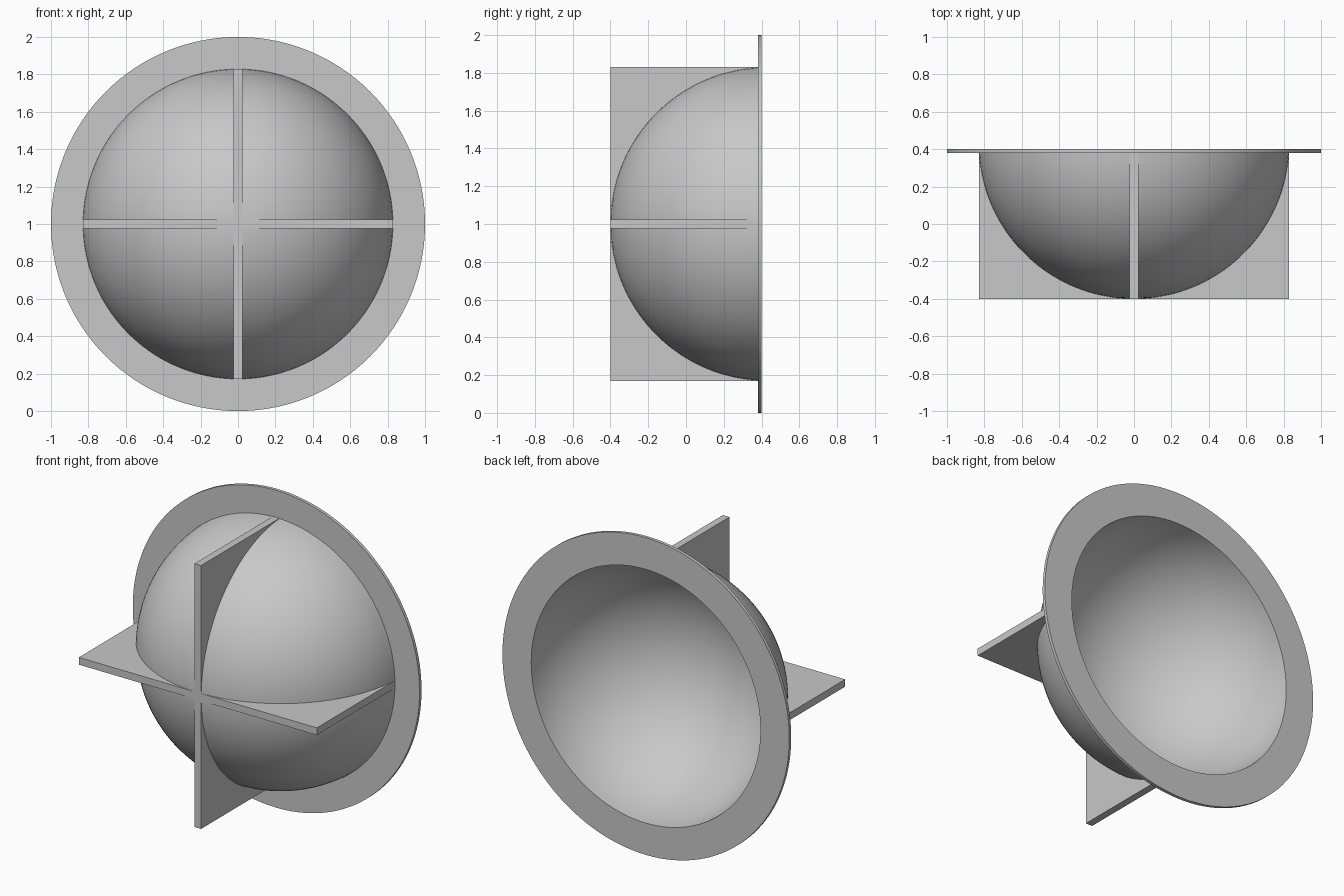
import bpy
import bmesh
from math import sin, cos, pi, asin, acos
from mathutils import Vector, Matrix

cube = bpy.data.objects.get("Cube")
if cube:
    bpy.data.objects.remove(cube, do_unlink=True)

# Main dimensions
CENTRE = Vector((0, 0, 1))
OUTER, INNER = 0.83, 0.80        # bowl wall radii
FRONT, BACK = -0.40, 0.40        # depth range
FLANGE_FRONT = 0.38
SPHERE_Y = FRONT + OUTER         # centre of the bowl sphere
FIN_THICK = 0.046

grey = bpy.data.materials.new("plain_grey")
grey.use_nodes = True
colour = (0.58, 0.58, 0.58, 1)
grey.diffuse_color = colour
grey.node_tree.nodes["Principled BSDF"].inputs["Base Color"].default_value = colour


def finish(bm, name):
    bmesh.ops.recalc_face_normals(bm, faces=bm.faces)
    mesh = bpy.data.meshes.new(name)
    bm.to_mesh(mesh)
    bm.free()
    mesh.materials.append(grey)
    obj = bpy.data.objects.new(name, mesh)
    bpy.context.collection.objects.link(obj)
    return obj


def arc(radius, y_end, steps):
    """Points (r, y) from the front pole back to the plane y_end."""
    last = acos((SPHERE_Y - y_end) / radius)
    return [(radius * sin(last * i / steps), SPHERE_Y - radius * cos(last * i / steps))
            for i in range(steps + 1)]


# Hollow bowl with its flat rim, turned as one profile
profile = arc(OUTER, FLANGE_FRONT, 32)
profile += [(1, FLANGE_FRONT), (1, BACK)]
profile += arc(INNER, BACK, 32)[::-1]

bm = bmesh.new()
verts = [bm.verts.new((r, y, 1)) for r, y in profile]
edges = [bm.edges.new(pair) for pair in zip(verts, verts[1:])]
bmesh.ops.spin(bm, geom=verts + edges, cent=CENTRE, axis=(0, 1, 0),
               angle=2 * pi, steps=128, use_merge=False)
bmesh.ops.remove_doubles(bm, verts=bm.verts, dist=0.0001)
bowl = finish(bm, "flanged_bowl")

bpy.ops.object.select_all(action='DESELECT')
bowl.select_set(True)
bpy.context.view_layer.objects.active = bowl
bpy.ops.object.shade_smooth_by_angle(angle=pi / 6)


# Crossed support fins, hollowed to end inside the bowl wall
def fin(name, turn):
    half = arc((OUTER + INNER) / 2, FLANGE_FRONT, 32)
    outline = [(-OUTER, FLANGE_FRONT), (-OUTER, FRONT), (OUTER, FRONT), (OUTER, FLANGE_FRONT)]
    outline += half[::-1] + [(-r, y) for r, y in half[1:]]
    bm = bmesh.new()
    face = bm.faces.new([bm.verts.new((x, y, -FIN_THICK / 2)) for x, y in outline])
    grown = bmesh.ops.extrude_face_region(bm, geom=[face])["geom"]
    bmesh.ops.translate(bm, vec=(0, 0, FIN_THICK),
                        verts=[g for g in grown if isinstance(g, bmesh.types.BMVert)])
    bm.transform(Matrix.Translation(CENTRE) @ Matrix.Rotation(turn, 4, 'Y'))
    return finish(bm, name)


fin("horizontal_fin", 0)
fin("vertical_fin", pi / 2)
